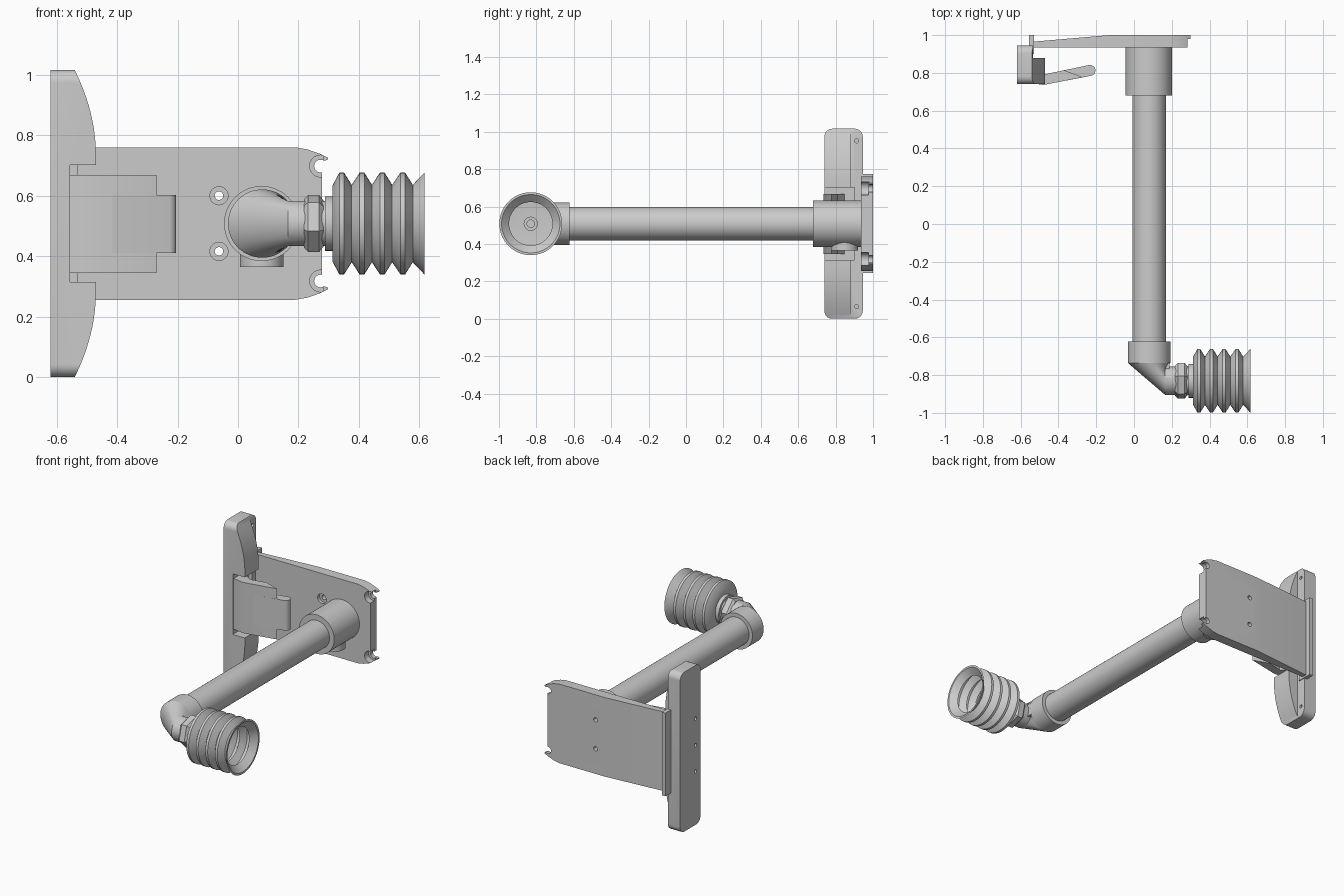
import bpy, bmesh, math
from math import sin, cos, pi

if "Cube" in bpy.data.objects:
    bpy.data.objects.remove(bpy.data.objects["Cube"])

ZC = 0.508          # height of the arm axis
PX, EY = 0.08, -0.83  # arm x, elbow outlet y


def finish(name, bm):
    bmesh.ops.remove_doubles(bm, verts=bm.verts, dist=1e-5)
    bmesh.ops.recalc_face_normals(bm, faces=bm.faces)
    me = bpy.data.meshes.new(name)
    bm.to_mesh(me)
    bm.free()
    ob = bpy.data.objects.new(name, me)
    bpy.context.collection.objects.link(ob)
    return ob


def place(axis, u, v, t):
    return {'x': (t, u, v), 'y': (u, t, v), 'z': (u, v, t)}[axis]


def prism(name, axis, pts, a, b):
    """Extrude a 2D outline along an axis from a to b."""
    bm = bmesh.new()
    lo = [bm.verts.new(place(axis, u, v, a)) for u, v in pts]
    hi = [bm.verts.new(place(axis, u, v, b)) for u, v in pts]
    n = len(pts)
    bm.faces.new(lo)
    bm.faces.new(hi)
    for i in range(n):
        j = (i + 1) % n
        bm.faces.new((lo[i], lo[j], hi[j], hi[i]))
    return finish(name, bm)


def box(name, x, y, z):
    return prism(name, 'z', [(x[0], y[0]), (x[1], y[0]), (x[1], y[1]), (x[0], y[1])], *z)


def skin(name, rings, cap=True):
    """Join successive rings of points with quads."""
    bm = bmesh.new()
    vs = [[bm.verts.new(p) for p in r] for r in rings]
    n = len(vs[0])
    for r, s in zip(vs, vs[1:]):
        for i in range(n):
            j = (i + 1) % n
            bm.faces.new((r[i], r[j], s[j], s[i]))
    if cap:
        bm.faces.new(vs[0])
        bm.faces.new(vs[-1])
    return finish(name, bm)


def ring(axis, c, r, t, n=64, turn=0):
    return [place(axis, c[0] + r * cos(2 * pi * i / n + turn),
                  c[1] + r * sin(2 * pi * i / n + turn), t) for i in range(n)]


def lathe(name, axis, c, prof, n=64, turn=0, cap=True):
    return skin(name, [ring(axis, c, r, t, n, turn) for t, r in prof], cap)


def boolean(ob, tool, op='DIFFERENCE'):
    m = ob.modifiers.new('cut', 'BOOLEAN')
    m.object, m.operation, m.solver = tool, op, 'EXACT'
    bpy.context.view_layer.objects.active = ob
    bpy.ops.object.modifier_apply(modifier=m.name)
    bpy.data.objects.remove(tool)


def mirror_z(pts):
    """Append the outline mirrored about the arm height."""
    return pts + [(u, 2 * ZC - v) for u, v in reversed(pts)]


# Mounting plate: front outline intersected with its tapered top profile
plate = prism('mounting_plate', 'y', mirror_z(
    [(-0.54, 0.256), (0.19, 0.256), (0.23, 0.263), (0.27, 0.277), (0.298, 0.291),
     (0.298, 0.296), (0.278, 0.303)]), 0.9, 1.1)
boolean(plate, prism('taper', 'z', [(-0.56, 0.935), (0.284, 0.935), (0.284, 0.98), (0.32, 0.98),
                                    (0.32, 1.0), (-0.13, 1.0), (-0.56, 0.963)], 0, 1), 'INTERSECT')
for s in (-1, 1):
    # stepped corner sockets and countersunk screw holes
    boolean(plate, lathe('cut', 'y', (0.273, ZC + s * 0.19),
                         [(0.9, 0.036), (0.975, 0.036), (0.975, 0.021), (1.1, 0.021)], 32))
    boolean(plate, lathe('cut', 'y', (-0.063, ZC + s * 0.092),
                         [(0.9, 0.03), (0.955, 0.03), (0.955, 0.014), (1.1, 0.014)], 32))

# End flange of the plate
box('plate_flange', (-0.555, -0.53), (0.9, 1.0), (0.245, 0.775))

# Upright grip bar: curved front outline with a notch, rounded in side view
H = 2 * ZC
curve = [(-0.47 - 0.07 * t * t, 0.281 * (1 - t)) for t in [1 - i / 12 for i in range(13)]]
grip = prism('grip_bar', 'y', mirror_z([(-0.62, 0)] + curve + [(-0.47, 0.315), (-0.555, 0.315)]),
             0.7, 1.0)
rounded = []
for cy, cz, a0 in ((0.903, H - 0.042, 0), (0.782, H - 0.042, 1), (0.782, 0.042, 2), (0.903, 0.042, 3)):
    rounded += [(cy + 0.042 * cos((a0 + k / 8) * pi / 2), cz + 0.042 * sin((a0 + k / 8) * pi / 2))
                for k in range(9)]
boolean(grip, prism('round', 'x', rounded, -0.7, -0.4), 'INTERSECT')
boolean(grip, box('step', (-0.535, -0.3), (0.879, 1.1), (-0.1, 1.2)))
for z in (0.065, 0.265, 0.751, 0.951):
    boolean(grip, lathe('hole', 'x', (0.912, z), [(-0.575, 0.011), (-0.5, 0.011)], 20))
for z in (0.34, ZC, 0.676):
    boolean(grip, lathe('hole', 'x', (0.79, z), [(-0.7, 0.011), (-0.59, 0.011)], 20))

# Release paddle: wide lever with bevelled end, plus a rounded tongue
prism('paddle', 'z', [(-0.56, 0.75), (-0.48, 0.736), (-0.27, 0.777), (-0.37, 0.814),
                      (-0.47, 0.793), (-0.56, 0.85)], 0.345, 0.668)
tip = [(-0.233 + 0.029 * cos(a), 0.813 + 0.029 * sin(a))
       for a in [math.radians(-79 + 18 * i) for i in range(11)]]
prism('paddle_tongue', 'z', [(-0.45, 0.742)] + tip + [(-0.45, 0.797)], 0.411, 0.602)

# Arm: wall socket, locking boss, tube and elbow collar
lathe('arm_socket', 'y', (PX - 0.002, ZC), [(0.68, 0.124), (0.945, 0.124)])
lathe('socket_boss', 'z', (PX - 0.002, 0.848), [(0.364, 0.072), (0.5, 0.072)])
lathe('arm_tube', 'y', (PX, ZC), [(-0.64, 0.089), (0.7, 0.089)])
lathe('elbow_collar', 'y', (PX, ZC), [(-0.735, 0.113), (-0.622, 0.113)])

# Elbow: blend from the collar circle to the outlet circle
N = 64
big, small = [], []
for i in range(N):
    a = 2 * pi * i / N
    big.append((PX + 0.113 * cos(a), -0.735, ZC + 0.113 * sin(a)))
    small.append((0.165, EY + 0.075 * cos(a), ZC + 0.075 * sin(a)))
skin('elbow', [big, small, [(0.235, y, z) for _, y, z in small]])
box('elbow_rib', (0.155, 0.188), (-0.785, -0.73), (0.47, 0.547))

# Hex nut with chamfered rims
lathe('hex_nut', 'x', (EY, ZC), [(0.218, 0.082), (0.232, 0.098), (0.268, 0.098), (0.282, 0.08)],
      6, math.radians(15))

# Bellows suction cup: ridged outside, matching hollow inside
outer = [(0.312, 0.125)]
for c in (0.343, 0.410, 0.477, 0.545):
    outer += [(c - 0.008, 0.168), (c + 0.008, 0.168), (c + 0.033, 0.128)]
outer.append((0.616, 0.168))
inner = [(t, r - 0.012) for t, r in reversed(outer[1:])]
lathe('bellows_cup', 'x', (EY, ZC),
      [(0.275, 0), (0.275, 0.075), (0.288, 0.075), (0.288, 0.09), (0.312, 0.09)] + outer + inner
      + [(0.328, 0.11), (0.328, 0.035), (0.295, 0.035), (0.295, 0.02), (0.285, 0.02), (0.285, 0)],
      cap=False)

# Smooth the round surfaces, keep hard edges
for ob in bpy.context.scene.objects:
    bpy.ops.object.select_all(action='DESELECT')
    ob.select_set(True)
    bpy.context.view_layer.objects.active = ob
    bpy.ops.object.shade_smooth_by_angle(angle=math.radians(30))
